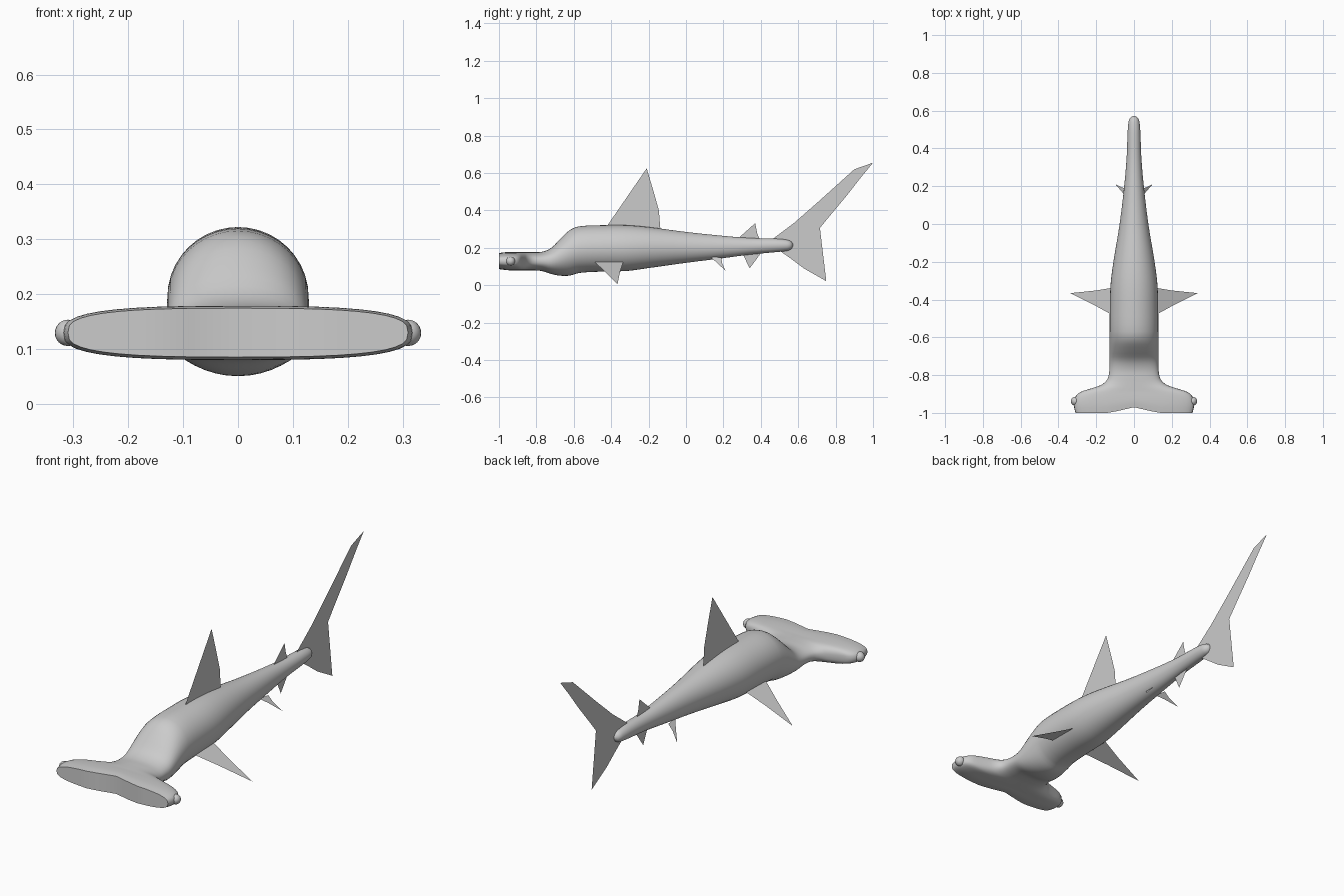
import bpy, bmesh, math
from mathutils import Vector

if "Cube" in bpy.data.objects:
    bpy.data.objects.remove(bpy.data.objects["Cube"])

SEG = 40
# body stations: y, half width, bottom z, top z, squareness exponent
ST = [(-1.0, .31, .085, .174, 3), (-.96, .318, .08, .178, 3), (-.92, .312, .08, .178, 3),
      (-.89, .285, .08, .177, 2.9), (-.87, .225, .08, .177, 2.7), (-.85, .17, .08, .177, 2.5),
      (-.82, .14, .08, .177, 2.4), (-.77, .13, .076, .179, 2.3), (-.72, .129, .06, .2, 2.2),
      (-.67, .129, .051, .25, 2.1), (-.62, .129, .052, .296, 2), (-.57, .129, .066, .315, 2),
      (-.45, .128, .073, .321, 2), (-.32, .124, .076, .321, 2), (-.2, .109, .092, .311, 2),
      (0, .076, .12, .285, 2), (.2, .052, .145, .264, 2), (.35, .039, .165, .252, 2),
      (.48, .034, .177, .249, 2), (.54, .029, .184, .243, 2), (.562, .02, .193, .234, 2),
      (.572, .006, .208, .22, 2)]


def finish(bm, name, smooth=True):
    me = bpy.data.meshes.new(name)
    bm.to_mesh(me)
    bm.free()
    ob = bpy.data.objects.new(name, me)
    bpy.context.collection.objects.link(ob)
    if smooth:
        bpy.context.view_layer.objects.active = ob
        ob.select_set(True)
        bpy.ops.object.shade_smooth_by_angle(angle=math.radians(45))
        ob.select_set(False)
    return ob


def blend(stations, steps):
    # smooth interpolation with slopes from neighbouring stations
    def slope(i, k):
        a, b = stations[max(i - 1, 0)], stations[min(i + 1, len(stations) - 1)]
        return (b[k] - a[k]) / (b[0] - a[0])
    out = []
    for i in range(len(stations) - 1):
        p, q = stations[i], stations[i + 1]
        h = q[0] - p[0]
        for s in range(steps):
            t = s / steps
            row = [p[0] + h * t]
            for k in range(1, 5):
                row.append((2*t**3 - 3*t**2 + 1) * p[k] + (t**3 - 2*t**2 + t) * h * slope(i, k)
                           + (3*t**2 - 2*t**3) * q[k] + (t**3 - t**2) * h * slope(i + 1, k))
            out.append(row)
    return out + [stations[-1]]


# body and hammer head in one loft
bm = bmesh.new()
rings = []
for j, (y, w, lo, hi, n) in enumerate(blend(ST, 3)):
    ring = []
    for i in range(SEG):
        a = 2 * math.pi * i / SEG
        c, s = math.cos(a), math.sin(a)
        x = math.copysign(abs(c) ** (2 / n), c) * w
        z = (lo + hi) / 2 + math.copysign(abs(s) ** (2 / n), s) * (hi - lo) / 2
        notch = .03 * max(0, 1 - abs(x) / .13) * max(0, 1 - (y + 1) / .12)
        ring.append(bm.verts.new((x, y + notch, z)))
    rings.append(ring)
for r, q in zip(rings, rings[1:]):
    for i in range(SEG):
        k = (i + 1) % SEG
        bm.faces.new((r[i], r[k], q[k], q[i]))
bm.faces.new(rings[-1])
# flat front of the head, in vertical strips
f = rings[0]
for i in range(SEG // 2):
    vs = [f[i], f[i + 1], f[(SEG - i - 1) % SEG], f[(SEG - i) % SEG]]
    bm.faces.new(list(dict.fromkeys(vs)))
bmesh.ops.recalc_face_normals(bm, faces=bm.faces)
finish(bm, "body")

# eyes
for side, label in ((1, "left"), (-1, "right")):
    bm = bmesh.new()
    bmesh.ops.create_uvsphere(bm, u_segments=20, v_segments=12, radius=.024)
    bmesh.ops.translate(bm, verts=bm.verts, vec=(side * .31, -.938, .129))
    finish(bm, label + "_eye")


def fin(name, pts):
    bm = bmesh.new()
    bm.faces.new([bm.verts.new(p) for p in pts])
    bmesh.ops.triangulate(bm, faces=bm.faces)
    finish(bm, name, False)


# upright fins, as (y, z) outlines
UPRIGHT = {
    "dorsal_fin": [(-.42, .32), (-.35, .415), (-.21, .625), (-.17, .49), (-.145, .4), (-.137, .3)],
    "second_dorsal_fin": [(.285, .256), (.37, .332), (.38, .28), (.393, .248)],
    "anal_fin": [(.305, .165), (.34, .09), (.37, .13), (.4, .172)],
    "tail_fin": [(.46, .245), (.58, .335), (.7, .44), (.9, .62), (1, .655), (.93, .57),
                 (.86, .48), (.76, .36), (.69, .275), (.668, .21), (.69, .14), (.75, .022),
                 (.63, .09), (.55, .15), (.5, .185)]}
for name, pts in UPRIGHT.items():
    fin(name, [(0, y, z) for y, z in pts])

# paired slanting fins, as (x, y) outlines on a plane sloping down outwards
PAIRED = {
    "pectoral_fin": ([(.1, -.49), (.2, -.435), (.338, -.366), (.2, -.352), (.1, -.335)], .1, .125, -.5),
    "pelvic_fin": ([(.03, .125), (.055, .16), (.1, .212), (.06, .192), (.035, .19)], .035, .148, -1.1)}
for name, (pts, x0, z0, k) in PAIRED.items():
    for side, label in ((1, "left_"), (-1, "right_")):
        fin(label + name, [Vector((side * x, y, z0 + k * (x - x0))) for x, y in pts])
